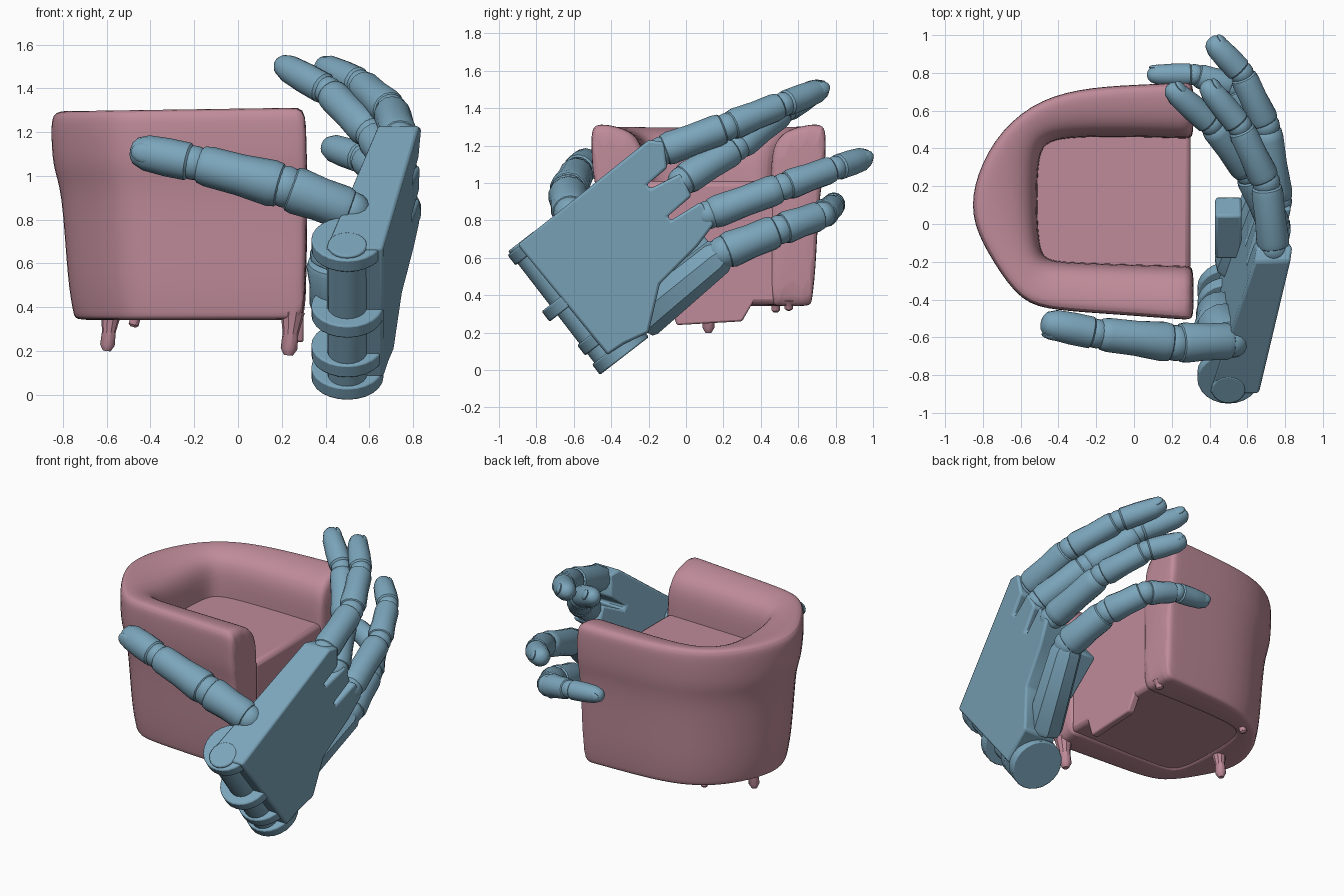
import bpy, bmesh, math
from mathutils import Vector, Matrix

if "Cube" in bpy.data.objects:
    bpy.data.objects.remove(bpy.data.objects["Cube"])


def material(name, col):
    m = bpy.data.materials.new(name)
    m.diffuse_color = (*col, 1)
    m.use_nodes = True
    m.node_tree.nodes["Principled BSDF"].inputs["Base Color"].default_value = m.diffuse_color
    return m


PINK = material("upholstery", (0.52, 0.26, 0.32))
BLUE = material("hand_plastic", (0.20, 0.38, 0.50))


def finish(bm, name, mat, bevel=0, subsurf=0, angle=35):
    bmesh.ops.recalc_face_normals(bm, faces=bm.faces)
    me = bpy.data.meshes.new(name)
    bm.to_mesh(me)
    bm.free()
    me.materials.append(mat)
    ob = bpy.data.objects.new(name, me)
    bpy.context.collection.objects.link(ob)
    if bevel:
        b = ob.modifiers.new("bevel", 'BEVEL')
        b.width, b.segments, b.limit_method = bevel, 2, 'ANGLE'
    if subsurf:
        ob.modifiers.new("subsurf", 'SUBSURF').levels = subsurf
        ob.modifiers["subsurf"].render_levels = subsurf
    bpy.ops.object.select_all(action='DESELECT')
    bpy.context.view_layer.objects.active = ob
    ob.select_set(True)
    bpy.ops.object.shade_smooth_by_angle(angle=math.radians(angle))
    return ob


def loft(bm, rings):
    """Skin closed rings of equal length and cap both ends."""
    vs = [[bm.verts.new(p) for p in r] for r in rings]
    for a, b in zip(vs, vs[1:]):
        n = len(a)
        for i in range(n):
            bm.faces.new((a[i], a[(i + 1) % n], b[(i + 1) % n], b[i]))
    bm.faces.new(vs[0][::-1])
    bm.faces.new(vs[-1])


def limb(bm, a, b, ra, rb, steps, sides=14):
    """Round limb from a to b; steps are (fraction, radius factor)."""
    a, b = Vector(a), Vector(b)
    q = (b - a).to_track_quat('Z', 'X')
    rings = []
    for t, k in steps:
        r = (ra + (rb - ra) * t) * k
        rings.append([a.lerp(b, t) + q @ Vector((r * math.cos(2 * math.pi * i / sides),
                      r * math.sin(2 * math.pi * i / sides), 0)) for i in range(sides)])
    loft(bm, rings)


MID = ((0, .7), (.05, .92), (.14, 1), (.5, .95), (.86, 1), (.95, .94), (1, .72))
TIP = ((0, .75), (.06, .97), (.4, 1), (.75, .95), (.92, .72), (.98, .45), (1, .2))
ROD = ((0, 1), (1, 1))


def ball(bm, c, r):
    bmesh.ops.create_uvsphere(bm, u_segments=16, v_segments=10, radius=r,
                              matrix=Matrix.Translation(c))


def finger(name, pts, radii, dorsal):
    """Phalanges with a recessed ball in each joint gap and a nail."""
    bm = bmesh.new()
    pts = [Vector(p) for p in pts]
    last = len(pts) - 2
    for i in range(last + 1):
        a, b = pts[i], pts[i + 1]
        d = (b - a).normalized()
        e = b if i == last else b - d * .012
        limb(bm, a + d * (.012 if i else 0), e, radii[i], radii[i + 1], TIP if i == last else MID)
        ball(bm, a, radii[i] * .88)
    d = (pts[-1] - pts[-2]).normalized()
    n = Vector(dorsal)
    n = (n - d * n.dot(d)).normalized()
    s = d.cross(n)
    r = radii[-1]
    frame = Matrix((d, s, n)).transposed().to_4x4()
    frame.translation = pts[-1] - d * r * .9 + n * r * .72
    bmesh.ops.create_uvsphere(bm, u_segments=12, v_segments=8, radius=1,
                              matrix=frame @ Matrix.Diagonal((r * .75, r * .55, r * .25, 1)))
    finish(bm, name, BLUE)


# ---------- armchair: horseshoe of arms and back, open toward +x ----------
outer = [(.32, -.51), (.28, -.51), (-.1, -.48), (-.42, -.46), (-.6, -.42), (-.75, -.2), (-.86, 0),
         (-.86, .2), (-.75, .45), (-.55, .64), (-.3, .72), (0, .74), (.28, .75), (.32, .75)]
inner = [(.32, -.22), (.28, -.22), (-.1, -.21), (-.35, -.2), (-.47, -.19), (-.5, -.12), (-.51, .05),
         (-.51, .22), (-.5, .37), (-.46, .44), (-.3, .46), (0, .46), (.28, .45), (.32, .45)]
# (blend outer to inner, taper toward the middle, height)
section = ((0, .13, .34), (0, .125, .36), (0, .09, .5), (0, .06, .95), (0, .01, 1.04), (0, 0, 1.24),
           (.03, 0, 1.31), (.3, 0, 1.31), (.72, 0, 1.28), (.98, 0, 1.2), (1, 0, .98),
           (1, 0, .36), (1, 0, .34))
bm = bmesh.new()
rings = []
for o, i in zip(outer, inner):
    ring = []
    for t, k, z in section:
        p = Vector(o).lerp(Vector(i), t)
        kx = k if p.x < 0 else k * .25
        ring.append((p.x * (1 - kx) + .0, .12 + (p.y - .12) * (1 - k), z + .015 * p.x * (z > 1)))
    rings.append(ring)
loft(bm, rings)
finish(bm, "chair_shell", PINK, subsurf=2, angle=50)

# seat block fills the horseshoe down to the underside
bm = bmesh.new()
bmesh.ops.create_cube(bm, size=1, matrix=Matrix.Translation((-.13, .12, .68)) @
                      Matrix.Diagonal((.86, .74, .66, 1)))
finish(bm, "seat", PINK, bevel=.03)

# drooping cloth edge under the seat front
bm = bmesh.new()
loft(bm, [[(x, -.1, .4), (x, .38, .4), (x, .3, .26), (x, -.05, .24)] for x in (.25, .3)])
finish(bm, "seat_skirt", PINK, bevel=.01)

# feet
bm = bmesh.new()
for x, y, z, r in ((-.6, .12, .2, .035), (-.48, .48, .31, .025), (.23, -.38, .18, .04), (.25, .55, .32, .025)):
    limb(bm, (x + .02, y, .38), (x, y, z), r * 1.4, r, ((0, 1), (.5, .75), (.85, .9), (1, .5)), 10)
finish(bm, "chair_feet", PINK)

# ---------- hand: palm slab, outlined in (y, z) ----------
palm = [(-.9, .67), (-.2, 1.23), (-.12, 1.22), (-.1, 1.08), (-.21, .99), (-.19, .97), (-.03, 1.05),
        (.03, .93), (-.1, .82), (-.08, .8), (.08, .9), (.15, .78), (.06, .66), (-.14, .46),
        (-.2, .2), (-.33, .14), (-.42, .08)]


def side(y, z, back):
    s = (y * .79 + z * .61 + .42) / 1.02
    return (.64 + .19 * s if back else .37 + .27 * s, y, z)


bm = bmesh.new()
loft(bm, [[side(y, z, False) for y, z in palm], [side(y, z, True) for y, z in palm]])
finish(bm, "palm", BLUE, bevel=.02)

# wrist hinge: plates on a common pin
along = Vector((0, .61, -.79))
start = Vector((.5, -.88, .69))
bm = bmesh.new()
for p, push in ((.05, 0), (.4, .04), (.66, 0), (.79, 0)):
    c = start + along * p - Vector((0, .79, .61)) * (push - .06)
    limb(bm, c - along * .035, c + along * .035, .165, .165, ROD, 24)
limb(bm, start, start + along * .8, .09, .09, ROD, 20)
finish(bm, "wrist_hinge", BLUE, bevel=.008)

# thumb root: drum and saddle on the palm side
bm = bmesh.new()
limb(bm, (.46, -.46, .38), (.46, -.58, .62), .13, .15, MID, 20)
limb(bm, (.46, -.55, .58), (.52, -.62, .84), .15, .11, MID, 16)
finish(bm, "thumb_root", BLUE)

# little finger root, a separate block along the palm edge
bm = bmesh.new()
limb(bm, (.53, -.24, .27), (.7, .2, .63), .12, .1, ((0, .9), (.05, 1), (.93, 1), (1, .8)), 8)
finish(bm, "little_finger_root", BLUE)
bm = bmesh.new()
bmesh.ops.create_cube(bm, size=1, matrix=Matrix.Translation((.5, -.02, .62)) @
                      Matrix.Rotation(math.radians(40), 4, 'X') @ Matrix.Diagonal((.14, .3, .16, 1)))
finish(bm, "palm_pad", BLUE, bevel=.015)

# digits
OUT = (1, .3, .2)
finger("index_finger", [(.74, -.13, 1.17), (.7, .22, 1.3), (.56, .52, 1.42), (.37, .75, 1.51)],
       (.09, .085, .075, .065), OUT)
finger("middle_finger", [(.75, -.02, 1.01), (.61, .27, 1.19), (.41, .53, 1.39), (.18, .73, 1.52)],
       (.09, .085, .075, .065), OUT)
finger("ring_finger", [(.76, .12, .83), (.7, .52, .98), (.57, .8, 1.08), (.4, .98, 1.14)],
       (.088, .083, .073, .065), OUT)
finger("little_finger", [(.7, .2, .63), (.64, .5, .75), (.52, .73, .83), (.32, .79, .88), (.07, .79, .9)],
       (.1, .09, .08, .065, .055), (0, 1, 0))
finger("thumb", [(.52, -.62, .84), (.22, -.63, .95), (-.2, -.58, 1.06), (-.49, -.52, 1.12)],
       (.1, .11, .09, .085), (-.3, -1, 0))
